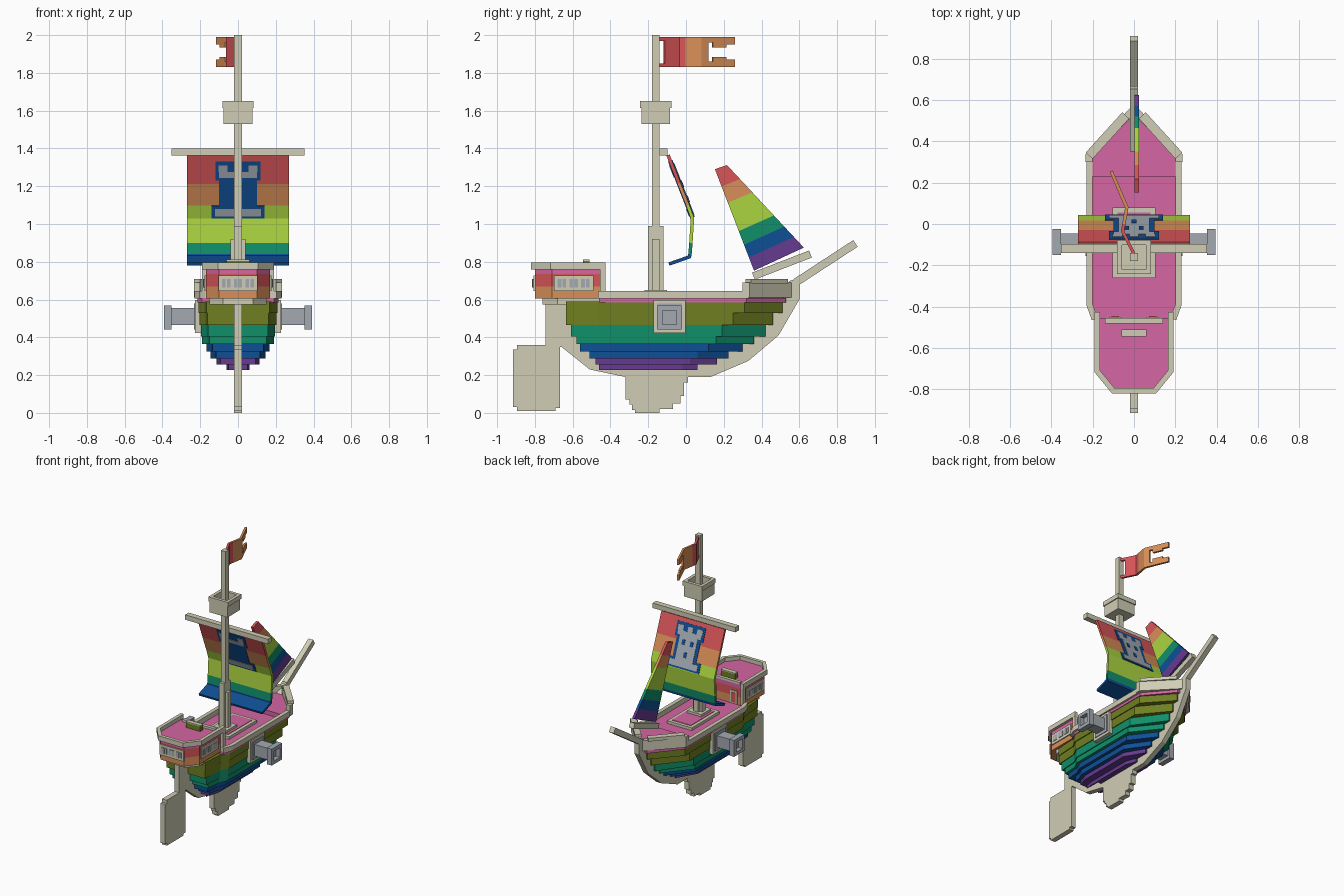
import bpy, bmesh, math
from mathutils import Vector

if "Cube" in bpy.data.objects:
    bpy.data.objects.remove(bpy.data.objects["Cube"])


def srgb(h):
    c = [int(h[i:i + 2], 16) / 255 for i in (0, 2, 4)]
    return [x / 12.92 if x < 0.04045 else ((x + 0.055) / 1.055) ** 2.4 for x in c] + [1]


MATS = {}
for name, code in dict(cream="d0cdb5", pink="d566a4", red="d95558", orange="d98f58",
                       lime="acd540", olive="708021", teal="10906a", blue="0f4f95",
                       purple="663a90", grey="a4aab2").items():
    MATS[name] = bpy.data.materials.new(name)
    MATS[name].diffuse_color = srgb(code)


def finish(name, bm, colours):
    bmesh.ops.recalc_face_normals(bm, faces=bm.faces)
    me = bpy.data.meshes.new(name)
    bm.to_mesh(me)
    bm.free()
    for c in colours:
        me.materials.append(MATS[c])
    ob = bpy.data.objects.new(name, me)
    bpy.context.collection.objects.link(ob)
    return ob


def place(u, v, h, axis):
    return (h, u, v) if axis == 'X' else (u, v, h)


def prism(name, pts, lo, hi, colour, axis='Z'):
    """Extrude a polygon: (y, z) points along X or (x, y) points along Z."""
    bm = bmesh.new()
    a = [bm.verts.new(place(u, v, lo, axis)) for u, v in pts]
    b = [bm.verts.new(place(u, v, hi, axis)) for u, v in pts]
    bm.faces.new(a)
    bm.faces.new(b)
    for i in range(len(a)):
        j = (i + 1) % len(a)
        bm.faces.new((a[i], a[j], b[j], b[i]))
    return finish(name, bm, [colour])


def box(name, x0, x1, y0, y1, z0, z1, colour):
    return prism(name, [(x0, y0), (x1, y0), (x1, y1), (x0, y1)], z0, z1, colour)


def ribbon(name, pts, thick, lo, hi, colours, axis='X'):
    """Thick bent strip with one colour per segment (or a single colour)."""
    P = [Vector(p) for p in pts]
    if len(colours) == 1:
        colours = colours * (len(P) - 1)
    names = list(dict.fromkeys(colours))
    N = [Vector((-(q - p).y, (q - p).x)).normalized() for p, q in zip(P, P[1:])]
    bm = bmesh.new()
    rows = []
    for i, p in enumerate(P):
        m = (N[max(i - 1, 0)] + N[min(i, len(N) - 1)]).normalized()
        m *= thick / 2 / max(0.5, m.dot(N[min(i, len(N) - 1)]))
        rows.append([bm.verts.new(place(q.x, q.y, h, axis))
                     for q, h in ((p + m, lo), (p + m, hi), (p - m, hi), (p - m, lo))])
    for i, c in enumerate(colours):
        for k in range(4):
            j = (k + 1) % 4
            f = bm.faces.new((rows[i][k], rows[i][j], rows[i + 1][j], rows[i + 1][k]))
            f.material_index = names.index(c)
    for r, c in ((rows[0], colours[0]), (rows[-1], colours[-1])):
        bm.faces.new(r).material_index = names.index(c)
    return finish(name, bm, names)


def mirrored(half):
    return half + [(-x, y) for x, y in reversed(half)]


# Stepped hull: z0, z1, half width, stern y, taper start y, bow y, colour
LAYERS = [(.228, .255, .06, -.34, -.02, .06, 'purple'), (.255, .287, .115, -.48, .02, .165, 'purple'),
          (.287, .325, .145, -.51, .06, .225, 'blue'), (.325, .365, .168, -.56, .12, .30, 'blue'),
          (.365, .405, .19, -.58, .16, .36, 'teal'), (.405, .465, .197, -.61, .19, .42, 'teal'),
          (.465, .53, .203, -.635, .25, .46, 'olive'), (.53, .59, .21, -.635, .31, .51, 'olive')]
for i, (z0, z1, w, ys, yt, yb, col) in enumerate(LAYERS):
    prism(f"hull_layer_{i}", mirrored([(w * .8, ys), (w * .85, -.46), (w, -.40), (w, yt), (.03, yb)]),
          z0, z1, col)

# Keel, rudder and fin
prism("keel", [(.60, .71), (.60, .60), (.49, .41), (.33, .275), (.13, .19), (-.32, .19), (-.51, .23),
               (-.66, .35), (-.745, .35), (-.745, .60), (-.5, .58), (.45, .58), (.55, .70)],
      -.02, .02, 'cream', 'X')
prism("rudder", [(-.915, .03), (-.895, .03), (-.895, .01), (-.69, .01), (-.69, .025), (-.667, .025),
                 (-.667, .36), (-.895, .36), (-.895, .335), (-.915, .335)], -.02, .02, 'cream', 'X')
prism("keel_fin", [(-.32, .20), (-.32, .07), (-.30, .07), (-.30, .045), (-.285, .045), (-.285, .015),
                   (-.27, .015), (-.27, 0), (-.14, 0), (-.14, .02), (-.07, .02), (-.07, .05), (-.03, .05),
                   (-.03, .09), (-.01, .09), (-.01, .16), (.01, .16), (.01, .20)], -.02, .02, 'cream', 'X')
ribbon("bowsprit", [(.58, .69), (.897, .897)], .042, -.02, .02, ['cream'])

# Decks and rails
prism("main_deck", mirrored([(.19, -.46), (.215, -.40), (.215, .32), (.04, .53)]), .585, .607, 'pink')
prism("fore_deck", mirrored([(.205, .23), (.205, .32), (.03, .52)]), .605, .64, 'pink')
for s, tag in ((1, "right"), (-1, "left")):
    ribbon(f"side_rail_{tag}", [(s * .19, -.46), (s * .215, -.39), (s * .215, .33)], .03, .605, .645, ['cream'], 'Z')
    ribbon(f"bow_bulwark_{tag}", [(s * .217, .30), (s * .217, .33), (0, .555)], .034, .61, .69, ['cream'], 'Z')
    ribbon(f"bow_cap_{tag}", [(s * .217, .33), (s * .04, .525)], .045, .685, .71, ['cream'], 'Z')
    # Cannon with port frame
    def side_box(name, a, b, hy, hz, col):
        box(f"{name}_{tag}", min(s * a, s * b), max(s * a, s * b), -.088 - hy, -.088 + hy, .51 - hz, .51 + hz, col)
    side_box("cannon_frame", .18, .228, .085, .088, 'cream')
    side_box("cannon_port", .20, .234, .066, .068, 'grey')
    side_box("cannon_barrel", .22, .36, .043, .045, 'grey')
    for k in (-1, 1):
        yy, zz = -.088 + k * .05, .505 + k * .05
        xa, xb = sorted((s * .352, s * .393))
        box(f"cannon_muzzle_side_{tag}", xa, xb, yy - .013, yy + .013, .442, .568, 'grey')
        box(f"cannon_muzzle_cap_{tag}", xa, xb, -.138, -.038, zz - .013, zz + .013, 'grey')

# Hatch around the mast
box("hatch_frame", -.105, .105, -.26, .08, .60, .628, 'cream')
box("hatch_cover", -.08, .08, -.235, .055, .62, .632, 'pink')
box("mast_step", -.06, .06, -.22, -.10, .62, .65, 'cream')

# Stern castle in colour bands
castle = mirrored([(.17, -.455), (.17, -.71), (.10, -.80)])
for n, z0, z1, c in (("lower", .605, .67, 'orange'), ("middle", .67, .735, 'red'), ("deck", .735, .765, 'pink')):
    prism(f"castle_{n}", castle, z0, z1, c)
prism("castle_base", mirrored([(.15, -.45), (.15, -.68), (.08, -.76)]), .575, .607, 'cream')
ribbon("castle_rail", [(.178, -.425), (.178, -.712), (.10, -.807), (-.10, -.807), (-.178, -.712), (-.178, -.425)],
       .026, .758, .795, ['cream'], 'Z')
box("castle_front_rail", -.14, .14, -.48, -.455, .755, .782, 'cream')
box("bench", -.06, .06, -.545, -.51, .76, .803, 'olive')
box("bench_top", -.06, .06, -.545, -.51, .803, .811, 'cream')

# Castle windows, posts and doors
box("stern_window_frame", -.103, .103, -.808, -.795, .645, .727, 'cream')
for i in (-1, 0, 1):
    box("stern_window", i * .062 - .022, i * .062 + .022, -.812, -.805, .665, .708, 'grey')
    box("stern_window_bar", i * .062 - .003, i * .062 + .003, -.814, -.805, .665, .708, 'cream')
for s in (-1, 1):
    def strip(name, a, b, y0, y1, z0, z1, col):
        xa, xb = sorted((s * a, s * b))
        box(name, xa, xb, y0, y1, z0, z1, col)
    strip("side_window_frame", .165, .178, -.70, -.49, .645, .727, 'cream')
    for i in (-1, 0, 1):
        y = -.595 + i * .062
        strip("side_window", .175, .182, y - .022, y + .022, .665, .708, 'grey')
        strip("side_window_bar", .175, .184, y - .003, y + .003, .665, .708, 'cream')
    strip("castle_post", .165, .19, -.455, -.425, .60, .76, 'cream')
    strip("castle_door", .06, .12, -.457, -.449, .61, .71, 'cream')
    strip("castle_door_panel", .072, .108, -.45, -.446, .62, .695, 'red')

# Mast, crow's nest and yard
box("mast", -.02, .02, -.18, -.14, .60, 2.0, 'cream')
box("mast_brace_long", -.02, .02, -.20, -.12, .60, .99, 'cream')
box("mast_brace_wide", -.04, .04, -.18, -.14, .60, .92, 'cream')
box("nest_floor", -.075, .075, -.235, -.085, 1.53, 1.555, 'cream')
for s in (-1, 1):
    for n, r, t, z0, z1 in (("wall", .076, .016, 1.53, 1.63), ("rim", .083, .024, 1.615, 1.65)):
        a, b = sorted((s * r, s * (r - t)))
        box(f"nest_{n}_side", a, b, -.16 - r, -.16 + r, z0, z1, 'cream')
        box(f"nest_{n}_end", -r + t, r - t, -.16 + a, -.16 + b, z0, z1, 'cream')
box("yard", -.352, .352, -.14, -.097, 1.362, 1.40, 'cream')

# Main sail
ribbon("main_sail", [(-.095, 1.365), (-.037, 1.215), (.009, 1.10), (.034, 1.03), (.026, .90), (.021, .84),
                     (.018, .826), (-.09, .788)], .018, -.27, .27,
       ['red', 'orange', 'lime', 'lime', 'teal', 'blue', 'blue'])

# Painted tower on both sides of the sail
def plate(x0, x1, z0, z1, off, col):
    at = lambda z: (-.095 + (1.365 - z) * .39 + off * .93, z + off * .37)
    ribbon("sail_tower_plate", [at(z1), at(z0)], .006, x0, x1, [col])


for d in (-1, 1):
    for w, z0, z1 in ((.12, 1.235, 1.335), (.10, 1.10, 1.235), (.14, 1.033, 1.10)):
        plate(-w, w, z0, z1, d * .0095, 'blue')
    plate(-.122, .122, 1.045, 1.085, d * .0125, 'grey')
    plate(-.10, .10, 1.25, 1.28, d * .0125, 'grey')
    for x in (-.08, .08):
        plate(x - .024, x + .024, 1.28, 1.315, d * .0125, 'grey')
plate(-.022, .022, 1.28, 1.315, .0125, 'grey')
plate(-.075, .075, 1.085, 1.25, .0125, 'grey')
for x, z in ((-.035, 1.19), (.035, 1.19), (0, 1.11)):
    plate(x - .012, x + .012, z, z + .035, .0155, 'blue')

# Fore sail in bands, with its boom
A, B, C, D = map(Vector, ((.153, 1.29), (.36, .753), (.624, .875), (.217, 1.312)))
cuts = [0, .17, .33, .61, .745, .87, 1]
for t0, t1, c in zip(cuts, cuts[1:], ('red', 'orange', 'lime', 'teal', 'blue', 'purple')):
    prism(f"fore_sail_{c}", [A.lerp(B, t0), A.lerp(B, t1), D.lerp(C, t1), D.lerp(C, t0)], .003, .023, c, 'X')
ribbon("fore_sail_boom", [(.357, .724), (.659, .841)], .04, -.02, .02, ['cream'])

# Wavy swallow-tailed flag
F = [(0, -.145), (-.055, -.035), (-.035, .08), (-.11, .255)]


def flag_point(y):
    for (xa, ya), (xb, yb) in zip(F, F[1:]):
        if y <= yb:
            return (xa + (xb - xa) * (y - ya) / (yb - ya), y)


def flag(y_list, z0, z1, colours):
    ribbon("flag", [flag_point(y) for y in y_list], .016, z0, z1, colours, 'Z')


flag([-.115, -.035, 0, .08, .115], 1.83, 1.99, ['red', 'red', 'orange', 'orange'])
for z0, z1 in ((1.83, 1.85), (1.97, 1.99)):
    flag([-.145, -.115], z0, z1, ['red'])
for y0, y1, h in ((.115, .14, .03), (.14, .21, .055), (.21, .255, .04)):
    for z0 in (1.83, 1.99 - h):
        flag([y0, y1], z0, z0 + h, ['orange'])

for m in bpy.data.materials:
    if m.users and not m.is_grease_pencil:
        m.use_nodes = True
        m.node_tree.nodes["Principled BSDF"].inputs["Base Color"].default_value = m.diffuse_color
